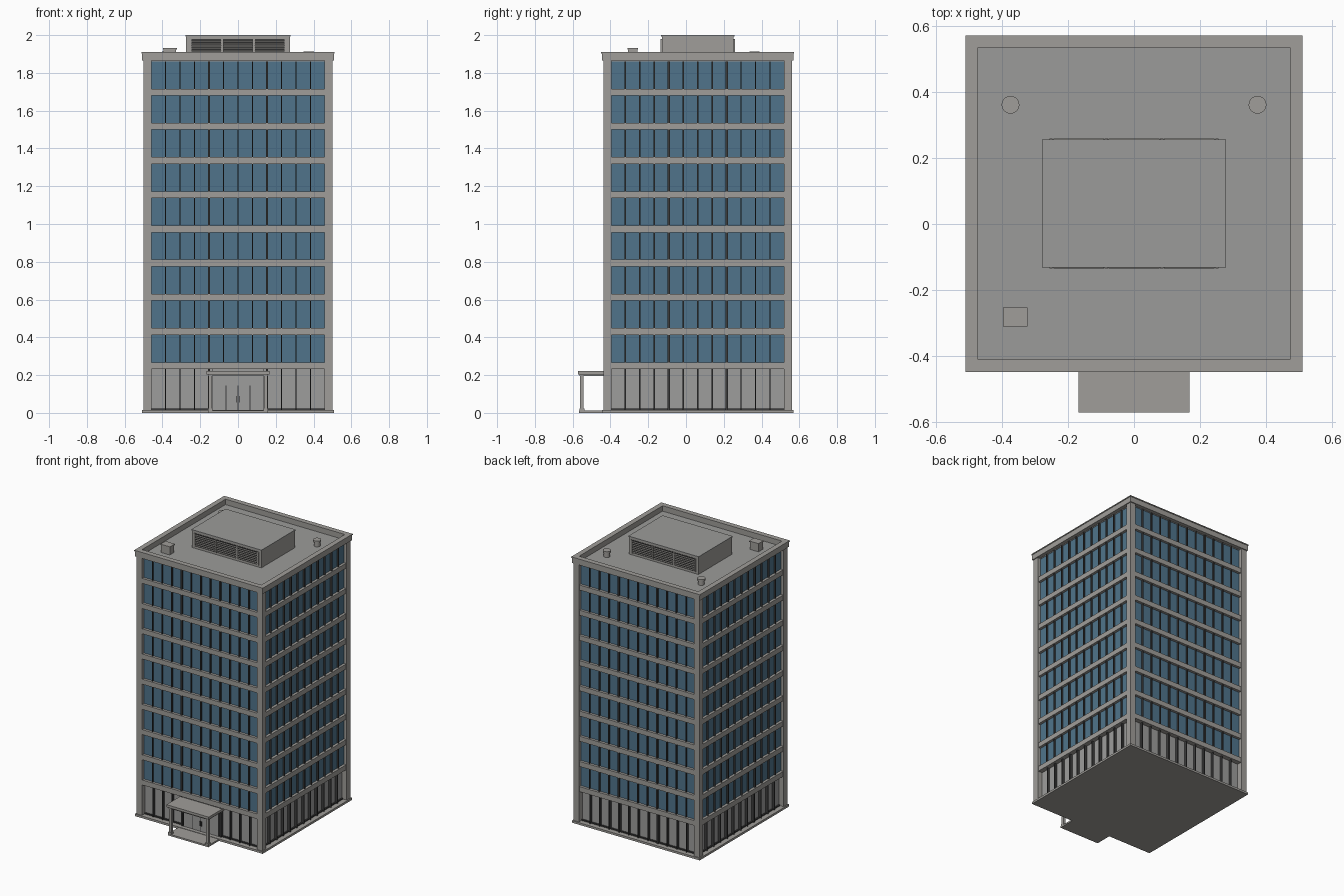
import bpy, bmesh, math
from mathutils import Matrix, Vector

if "Cube" in bpy.data.objects:
    bpy.data.objects.remove(bpy.data.objects["Cube"])


def material(name, rgb):
    m = bpy.data.materials.new(name)
    m.use_nodes = True
    m.diffuse_color = (*rgb, 1)
    bsdf = m.node_tree.nodes["Principled BSDF"]
    bsdf.inputs["Base Color"].default_value = (*rgb, 1)
    bsdf.inputs["Roughness"].default_value = 0.7
    return m


CONCRETE = material("warm grey concrete", (0.35, 0.34, 0.32))
PANEL = material("grey stone panel", (0.34, 0.34, 0.335))
ROOF = material("roof grey", (0.33, 0.33, 0.32))
GLASS = material("blue glass", (0.08, 0.175, 0.26))
DARK = material("dark metal", (0.045, 0.045, 0.045))

CY = 0.062                                    # tower centre in y
CENTRE = Matrix.Translation((0, CY, 0))
SIDES = [CENTRE @ Matrix.Rotation(math.pi / 2 * i, 4, 'Z') for i in range(4)]
FRONT_BACK = SIDES[::2]


def build(name, mat, boxes, places=(Matrix(),), tilt=0):
    """One object from boxes (x0, x1, y0, y1, z0, z1), repeated at each place."""
    bm = bmesh.new()
    for place in places:
        for x0, x1, y0, y1, z0, z1 in boxes:
            mid = Vector((x0 + x1, y0 + y1, z0 + z1)) / 2
            m = (place @ Matrix.Translation(mid) @ Matrix.Rotation(tilt, 4, 'X')
                 @ Matrix.Diagonal((x1 - x0, y1 - y0, z1 - z0, 1)))
            bmesh.ops.create_cube(bm, size=1, matrix=m)
    return finish(name, mat, bm)


def finish(name, mat, bm):
    me = bpy.data.meshes.new(name)
    bm.to_mesh(me)
    bm.free()
    me.materials.append(mat)
    ob = bpy.data.objects.new(name, me)
    bpy.context.collection.objects.link(ob)
    return ob


def ring(name, mat, outer, inner, z0, z1):
    """Square frame around the tower made of four walls."""
    return build(name, mat, [(-outer, inner, -outer, -inner, z0, z1)], SIDES)


# Levels of the tower
BASE, EAVE, TOP = 0.015, 1.865, 1.91
STEP, BAND = 0.181, 0.036
bands = [0.25 + STEP * i for i in range(9)]
W = 0.46                                      # half width of each window bay
PITCH = 2 * W / 12

# Plinth, cores and corner columns
build("base_slab", CONCRETE, [(-0.508, 0.508, -0.508, 0.508, 0, BASE)], [CENTRE])
build("ground_floor_walls", PANEL, [(-0.462, 0.462, -0.462, 0.462, BASE, 0.25)], [CENTRE])
build("window_glass", GLASS, [(-0.477, 0.477, -0.477, 0.477, 0.25, EAVE)], [CENTRE])
build("corner_columns", CONCRETE, [(-0.5, -0.457, -0.5, -0.457, BASE, EAVE)], SIDES)

# Horizontal floor bands on every side
build("floor_bands", CONCRETE,
      [(-W, W, -0.496, -0.455, z - BAND / 2, z + BAND / 2) for z in bands], SIDES)

# Vertical window bars, heavier at the third points
upper, lower = [], []
for i in range(1, 12):
    x = -W + PITCH * i
    w = 0.006 if i in (4, 8) else 0.003
    for z in bands:
        top = min(z + STEP - BAND / 2, EAVE)
        upper.append((x - w, x + w, -0.489, -0.47, z + BAND / 2, top))
    lower.append((x - w, x + w, -0.482, -0.455, BASE, bands[0] - BAND / 2))
build("window_bars", DARK, upper, SIDES)
build("ground_floor_bars", DARK, lower, SIDES[1:])
build("front_ground_bars", DARK, [b for b in lower if abs(b[0] + b[1]) > 0.29], SIDES[:1])
build("ground_floor_sills", DARK, [(-W, W, -0.472, -0.455, BASE, BASE + 0.008)], SIDES)

# Roof deck, parapet and coping
build("roof_deck", ROOF, [(-0.48, 0.48, -0.48, 0.48, EAVE - 0.005, EAVE + 0.005)], [CENTRE])
ring("parapet", CONCRETE, 0.507, 0.476, EAVE, TOP - 0.007)
ring("parapet_coping", CONCRETE, 0.511, 0.474, TOP - 0.007, TOP)

# Rooftop plant room with louvres front and back
PX, PY = 0.275, 0.19
build("plant_room", CONCRETE, [(-PX, PX, -PY, PY, EAVE, 1.992)], [CENTRE])
build("plant_room_roof", ROOF, [(-PX - 0.004, PX + 0.004, -PY - 0.004, PY + 0.004, 1.992, 2.0)],
      [CENTRE])
build("louvre_backing", DARK, [(-0.255, 0.255, -PY - 0.002, -PY + 0.01, 1.885, 1.979)], FRONT_BACK)
slats, posts = [], []
for bay in (-1, 0, 1):
    x = bay * 0.168
    slats += [(x - 0.077, x + 0.077, -PY - 0.007, -PY + 0.003, z, z + 0.006)
              for z in [1.89 + 0.0125 * k for k in range(7)]]
for x in (-0.252, -0.084, 0.084, 0.252):
    posts.append((x - 0.005, x + 0.005, -PY - 0.007, -PY, 1.885, 1.979))
build("louvre_slats", CONCRETE, slats, FRONT_BACK, tilt=0.5)
build("louvre_posts", CONCRETE, posts, FRONT_BACK)

# Roof hatch and round vents
build("roof_hatch", CONCRETE, [(-0.395, -0.327, -0.307, -0.258, EAVE, 1.924),
                               (-0.398, -0.323, -0.311, -0.254, 1.924, 1.931)])
bm = bmesh.new()
for x in (-0.375, 0.375):
    for r, z0, z1 in ((0.021, EAVE, 1.9), (0.027, 1.9, 1.914)):
        bmesh.ops.create_cone(bm, cap_ends=True, segments=24, radius1=r, radius2=r,
                              depth=z1 - z0, matrix=Matrix.Translation((x, 0.362, (z0 + z1) / 2)))
vents = finish("roof_vents", CONCRETE, bm)
bpy.context.view_layer.objects.active = vents
vents.select_set(True)
bpy.ops.object.shade_smooth_by_angle()

# Entrance: canopy, posts, step, doors and handles
FRONT = CY - 0.5
build("canopy", CONCRETE, [(-0.168, 0.168, -0.572, FRONT + 0.04, 0.203, 0.221),
                           (-0.16, 0.16, -0.564, FRONT + 0.04, 0.195, 0.203)])
build("entrance_step", CONCRETE, [(-0.16, 0.16, -0.566, FRONT + 0.04, 0, 0.012)])
build("canopy_posts", CONCRETE,
      [b for s in (-1, 1) for b in
       [(s * 0.147 - 0.009, s * 0.147 + 0.009, -0.56, -0.542, 0.012, 0.196),
        (s * 0.147 - 0.013, s * 0.147 + 0.013, -0.564, -0.538, 0.012, 0.024)]])
D = FRONT + 0.02
build("entrance_surround", PANEL, [(-0.137, 0.137, D, D + 0.03, 0.012, 0.235)])
build("door_frame", DARK,
      [(x - 0.002, x + 0.002, D - 0.004, D, 0.012, 0.145) for x in (-0.064, 0, 0.064)]
      + [(-0.139, -0.135, D - 0.004, D, 0.012, 0.195), (0.135, 0.139, D - 0.004, D, 0.012, 0.195)])
build("door_leaves", PANEL, [(-0.062, -0.002, D - 0.002, D, 0.014, 0.145),
                             (0.002, 0.062, D - 0.002, D, 0.014, 0.145)])
build("door_handles", DARK, [(s * 0.006 - 0.002, s * 0.006 + 0.002, D - 0.01, D, 0.055, 0.09)
                             for s in (-1, 1)])
